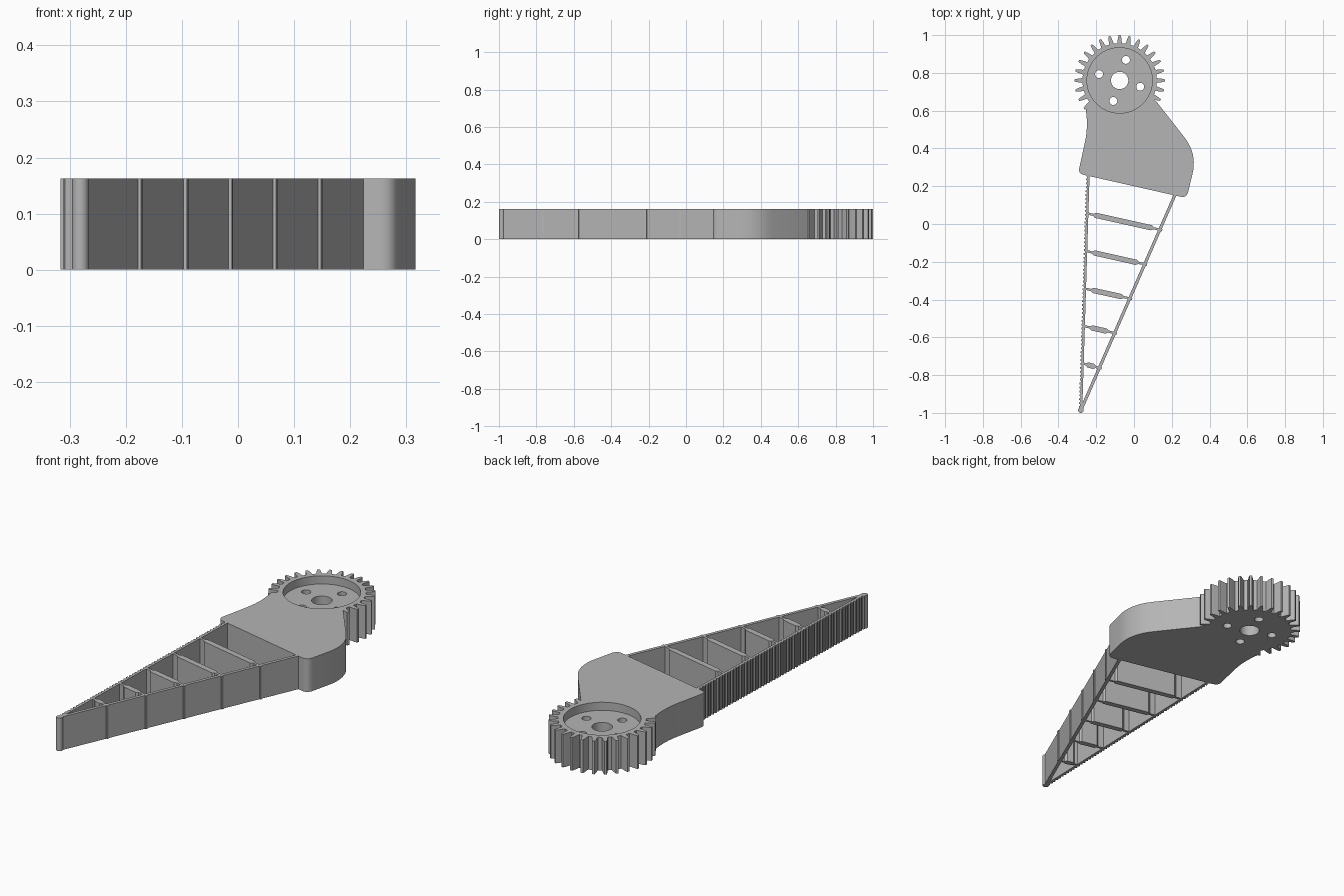
import bpy, bmesh, math
from mathutils import Vector

if "Cube" in bpy.data.objects:
    bpy.data.objects.remove(bpy.data.objects["Cube"], do_unlink=True)

HEIGHT = 0.163
HUB = Vector((-0.076, 0.76))

grey = bpy.data.materials.new("plain grey")
grey.use_nodes = True
colour = (0.46, 0.46, 0.46, 1)
grey.diffuse_color = colour
grey.node_tree.nodes["Principled BSDF"].inputs["Base Color"].default_value = colour


def prism(name, outline, z0=0.0, z1=HEIGHT):
    """Extrude a flat outline straight up."""
    bm = bmesh.new()
    face = bm.faces.new([bm.verts.new((p[0], p[1], z0)) for p in outline])
    top = bmesh.ops.extrude_face_region(bm, geom=[face])["geom"]
    bmesh.ops.translate(bm, vec=(0, 0, z1 - z0),
                        verts=[v for v in top if isinstance(v, bmesh.types.BMVert)])
    bmesh.ops.recalc_face_normals(bm, faces=bm.faces)
    mesh = bpy.data.meshes.new(name)
    bm.to_mesh(mesh)
    bm.free()
    mesh.materials.append(grey)
    obj = bpy.data.objects.new(name, mesh)
    bpy.context.collection.objects.link(obj)
    return obj


def polar(centre, radius, angle):
    return Vector(centre) + Vector((math.cos(angle), math.sin(angle))) * radius


def circle(centre, radius, count=32):
    return [polar(centre, radius, math.tau * i / count) for i in range(count)]


def rounded(corners, steps=10):
    """Round each (x, y, reach) corner with a short curve."""
    pts = []
    for i, (x, y, reach) in enumerate(corners):
        c = Vector((x, y))
        if reach == 0:
            pts.append(c)
            continue
        before = Vector(corners[i - 1][:2])
        after = Vector(corners[(i + 1) % len(corners)][:2])
        a = c + (before - c).normalized() * reach
        b = c + (after - c).normalized() * reach
        for k in range(steps + 1):
            t = k / steps
            pts.append(a * (1 - t) ** 2 + c * 2 * t * (1 - t) + b * t * t)
    return pts


def combine(target, other, operation):
    """Apply a boolean and discard the second solid."""
    mod = target.modifiers.new(operation, "BOOLEAN")
    mod.object, mod.operation, mod.solver = other, operation, "EXACT"
    graph = bpy.context.evaluated_depsgraph_get()
    mesh = bpy.data.meshes.new_from_object(target.evaluated_get(graph))
    target.modifiers.clear()
    target.data = mesh
    bpy.data.objects.remove(other, do_unlink=True)


# Gear outline: flared root, tapering flank, narrow tip
TEETH = 28
pitch = math.tau / TEETH
tooth = ((-0.30, 0.197), (-0.24, 0.206), (-0.19, 0.222), (-0.10, 0.24),
         (0.10, 0.24), (0.19, 0.222), (0.24, 0.206), (0.30, 0.197))
gear = [polar(HUB, r, math.pi / 2 + (i + f) * pitch)
        for i in range(TEETH) for f, r in tooth]
wheel = prism("gear_wheel", gear)

# Flared body joined to the gear
body = prism("body", rounded([
    (-0.2, 0.69, 0), (-0.257, 0.622, 0), (-0.243, 0.51, 0.08),
    (-0.296, 0.267, 0.03), (0.279, 0.137, 0.035),
    (0.335, 0.372, 0.11), (0.119, 0.648, 0), (0.08, 0.69, 0)]))
combine(wheel, body, "UNION")
wheel.name = "geared_body"

# Round recess, axle hole and four screw holes
combine(wheel, prism("recess", circle(HUB, 0.173, 64), HEIGHT - 0.04, HEIGHT + 0.1), "DIFFERENCE")
holes = [(HUB, 0.046)]
holes += [(polar(HUB, 0.114, math.radians(73 + 90 * i)), 0.021) for i in range(4)]
for centre, radius in holes:
    combine(wheel, prism("hole", circle(centre, radius), -0.1, HEIGHT + 0.1), "DIFFERENCE")

# Two rails meeting at a rounded tip
TIP = Vector((-0.281, -0.985))
left_top = Vector((-0.242, 0.262))
right_top = Vector((0.222, 0.165))
prism("rounded_tip", circle(TIP, 0.015, 24))


def side(a, b):
    d = (b - a).normalized()
    return d, Vector((-d.y, d.x))


d, n = side(TIP, right_top)
prism("right_rail", [TIP - n * 0.008, right_top - n * 0.008,
                     right_top + n * 0.008, TIP + n * 0.008])

# Left rail carries fine ridges on its outer side
d, n = side(TIP, left_top)
length = (left_top - TIP).length
RIDGES = 60
step = length / RIDGES
ridged = [left_top - n * 0.007, TIP - n * 0.007]
for i in range(RIDGES):
    for f, out in ((0.0, 0.005), (0.45, 0.005), (0.55, 0.011), (0.95, 0.011)):
        ridged.append(TIP + d * (i + f) * step + n * out)
ridged.append(left_top + n * 0.005)
prism("ridged_left_rail", ridged)

# Cross bars: thick in the middle, thin hinges at both ends
bars = [(0.056, -0.030), (-0.143, -0.213), (-0.342, -0.394),
        (-0.540, -0.577), (-0.738, -0.762)]
for i, (ya, yb) in enumerate(bars):
    a = TIP.lerp(left_top, (ya - TIP.y) / (left_top.y - TIP.y))
    b = TIP.lerp(right_top, (yb - TIP.y) / (right_top.y - TIP.y))
    d, n = side(a, b)
    span = (b - a).length
    hinge = min(0.045, span * 0.33)
    half = [(0, 0.006), (hinge - 0.01, 0.006), (hinge, 0.014),
            (span - hinge, 0.014), (span - hinge + 0.01, 0.006), (span + 0.013, 0.006)]
    prism(f"cross_bar_{i + 1}", [a + d * s + n * w for s, w in half]
          + [a + d * s - n * w for s, w in reversed(half)])

# Smooth the curved walls, keep edges sharp
bpy.ops.object.select_all(action="DESELECT")
for obj in bpy.context.collection.objects:
    if obj.type == "MESH" and grey.name in obj.data.materials:
        obj.select_set(True)
        bpy.context.view_layer.objects.active = obj
bpy.ops.object.shade_smooth_by_angle(angle=math.radians(25))
